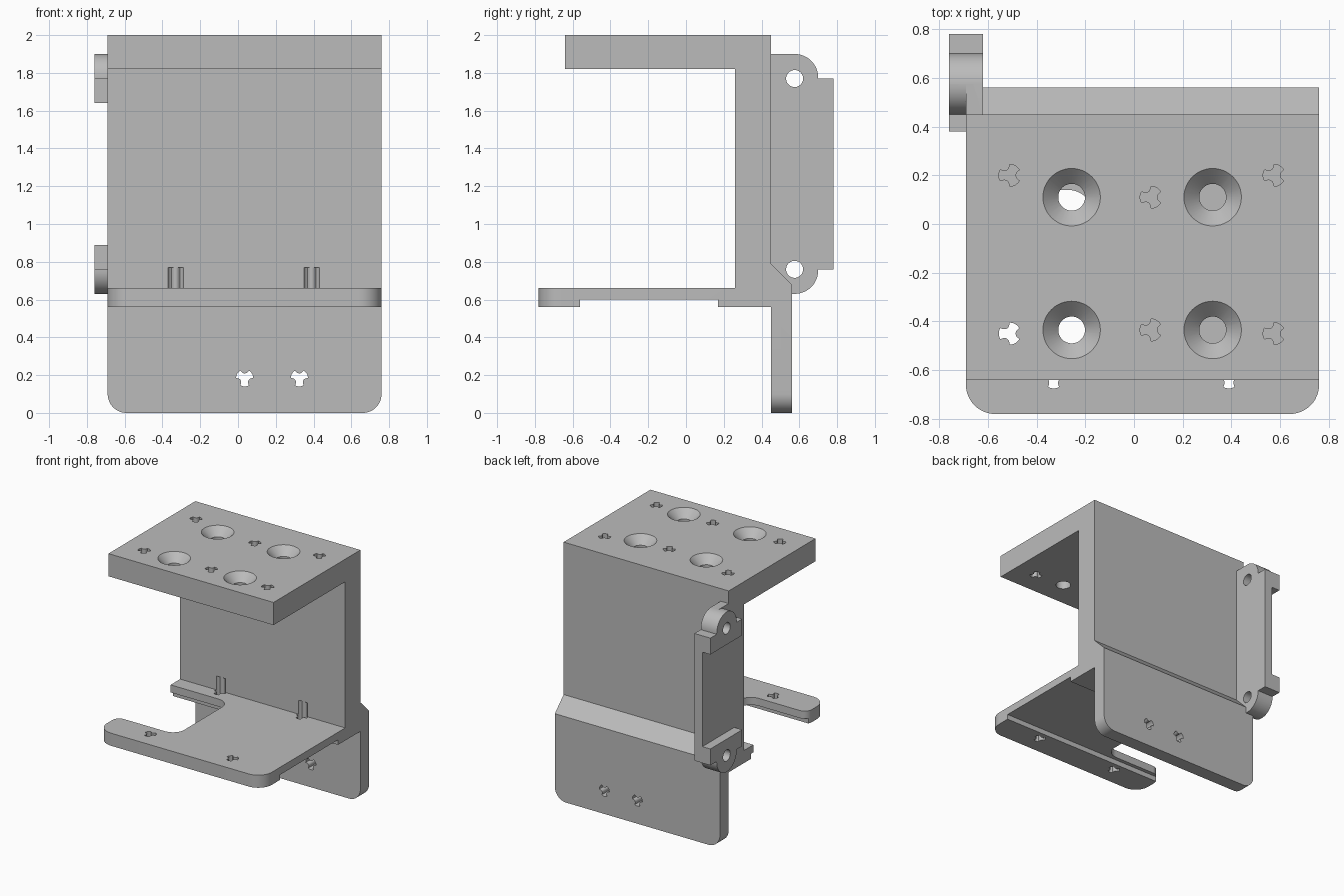
import bpy, bmesh, math
from mathutils import Vector

cube = bpy.data.objects.get("Cube")
if cube:
    bpy.data.objects.remove(cube, do_unlink=True)

grey = bpy.data.materials.new("plain grey")
grey.use_nodes = True
COLOUR = (0.5, 0.5, 0.5, 1)
grey.diffuse_color = COLOUR
grey.node_tree.nodes["Principled BSDF"].inputs["Base Color"].default_value = COLOUR

X0, X1 = -0.69, 0.76      # side limits of the body
AXIS = {"x": lambda a, b, c: (c, a, b),
        "y": lambda a, b, c: (a, c, b),
        "z": lambda a, b, c: (a, b, c)}


def rounded(points, steps=12):
    """Outline whose right-angled corners (a, b, radius) become arcs."""
    out = []
    for i, (a, b, *r) in enumerate(points):
        p = Vector((a, b))
        if not r:
            out.append(p)
            continue
        u = (Vector(points[i - 1][:2]) - p).normalized()
        v = (Vector(points[(i + 1) % len(points)][:2]) - p).normalized()
        for k in range(steps + 1):
            t = math.pi / 2 * k / steps
            out.append(p + r[0] * (u + v - v * math.cos(t) - u * math.sin(t)))
    return out


def prism(name, points, axis, lo, hi):
    """Extrude an outline along an axis."""
    bm = bmesh.new()
    place = AXIS[axis]
    base = bm.faces.new([bm.verts.new(place(a, b, lo)) for a, b in rounded(points)])
    top = bmesh.ops.extrude_face_region(bm, geom=[base])["geom"]
    shift = Vector(place(0, 0, hi - lo))
    bmesh.ops.translate(bm, vec=shift, verts=[g for g in top if isinstance(g, bmesh.types.BMVert)])
    bmesh.ops.recalc_face_normals(bm, faces=bm.faces)
    return finish(name, bm)


def finish(name, bm):
    mesh = bpy.data.meshes.new(name)
    bm.to_mesh(mesh)
    bm.free()
    mesh.materials.append(grey)
    obj = bpy.data.objects.new(name, mesh)
    bpy.context.collection.objects.link(obj)
    return obj


def combine(target, tool, operation):
    """Apply an exact boolean and discard the tool."""
    mod = target.modifiers.new("boolean", "BOOLEAN")
    mod.object, mod.operation, mod.solver = tool, operation, "EXACT"
    bpy.context.view_layer.objects.active = target
    bpy.ops.object.modifier_apply(modifier=mod.name)
    bpy.data.objects.remove(tool, do_unlink=True)


def box(name, a0, a1, b0, b1, axis, lo, hi):
    return prism(name, [(a0, b0), (a1, b0), (a1, b1), (a0, b1)], axis, lo, hi)


def disc(a, b, r, n=48):
    return [(a + r * math.cos(2 * math.pi * i / n), b + r * math.sin(2 * math.pi * i / n))
            for i in range(n)]


def trilobe(a, b, turn, R=0.045, bite=0.021, n=72):
    """Circle with three rounded bites, for a self-tapping screw."""
    pts = []
    for i in range(n):
        ang = 2 * math.pi * i / n
        d = (ang - turn + math.pi / 3) % (2 * math.pi / 3) - math.pi / 3
        s = bite ** 2 - (R * math.sin(d)) ** 2
        r = R * math.cos(d) - math.sqrt(s) if s > 0 else R
        pts.append((a + r * math.cos(ang), b + r * math.sin(ang)))
    return pts


# Top plate and upright wall
bracket = prism("mounting_bracket", [(-0.64, 1.82), (-0.64, 2), (0.45, 2), (0.45, 0.56),
                                     (0.26, 0.56), (0.26, 1.82)], "x", X0, X1)

# Lower plate with open slot and a shallow channel underneath
lower = prism("lower_plate", [
    (X0, -0.78, 0.12), (X1, -0.78, 0.12), (X1, 0.45), (X0, 0.45),
    (X0, 0.14), (-0.17, 0.14, 0.1), (-0.17, -0.53, 0.1), (X0, -0.53, 0.06)], "z", 0.56, 0.66)
combine(lower, box("channel", -0.56, 0.17, 0.5, 0.6, "x", -1, 1), "DIFFERENCE")
combine(bracket, lower, "UNION")

# Rear tab with rounded feet and a sloped top
tab = prism("rear_tab", [(X0, 0, 0.1), (X1, 0, 0.1), (X1, 0.79), (X0, 0.79)], "y", 0.45, 0.56)
combine(tab, prism("slope", [(0.44, 0.8), (0.57, 0.67), (0.7, 0.67), (0.7, 0.9), (0.44, 0.9)],
                   "x", -1, 1), "DIFFERENCE")
combine(bracket, tab, "UNION")

# Hinge plate and its two ears
LOW, HIGH, R = 0.76, 1.77, 0.125
hinge = prism("hinge_plate", [
    (0.42, LOW - 0.13), (0.7, LOW - 0.13, R), (0.7, LOW), (0.78, LOW), (0.78, HIGH),
    (0.7, HIGH), (0.7, HIGH + 0.13, R), (0.42, HIGH + 0.13)], "x", X0, -0.62)
for z, up in ((LOW, -1), (HIGH, 1)):
    ear = [(0.38, -0.13), (0.78, -0.13), (0.78, 0), (0.7, 0), (0.7, 0.13, R),
           (0.45, 0.13, R - 0.001), (0.45, 0), (0.38, 0)]
    ear = [(y, z + up * h, *r) for y, h, *r in ear]
    combine(hinge, prism("hinge_ear", ear, "x", -0.76, -0.66), "UNION")
combine(bracket, hinge, "UNION")
for z in (LOW, HIGH):
    combine(bracket, prism("pin_hole", disc(0.575, z, 0.045), "x", -0.9, -0.5), "DIFFERENCE")

# Countersunk holes in the top plate
for x in (-0.256, 0.323):
    for y in (-0.435, 0.11):
        combine(bracket, prism("bore", disc(x, y, 0.055), "z", 1.7, 2.1), "DIFFERENCE")
        bm = bmesh.new()
        bmesh.ops.create_cone(bm, cap_ends=True, segments=48, radius1=0.05, radius2=0.128, depth=0.078)
        bmesh.ops.translate(bm, vec=(x, y, 1.971), verts=bm.verts)
        combine(bracket, finish("countersink", bm), "DIFFERENCE")

# Screw holes: top plate, lower plate (rear pair also notch the wall), rear tab
for x, front, back in ((-0.51, -0.45, 0.2), (0.07, -0.435, 0.11), (0.575, -0.45, 0.2)):
    for y in (front, back):
        combine(bracket, prism("screw_hole", trilobe(x, y, 0), "z", 1.7, 2.1), "DIFFERENCE")
for x in (-0.33, 0.39):
    for y in (-0.63, 0.24):
        combine(bracket, prism("screw_hole", trilobe(x, y, math.pi / 2), "z", 0.5, 0.77), "DIFFERENCE")
for x in (0.035, 0.325):
    combine(bracket, prism("screw_hole", trilobe(x, 0.185, math.pi / 2), "y", 0.4, 0.6), "DIFFERENCE")

# Smooth the round surfaces, keep edges sharp
bpy.ops.object.select_all(action="DESELECT")
bracket.select_set(True)
bpy.context.view_layer.objects.active = bracket
bpy.ops.object.shade_smooth_by_angle(angle=math.radians(30))
